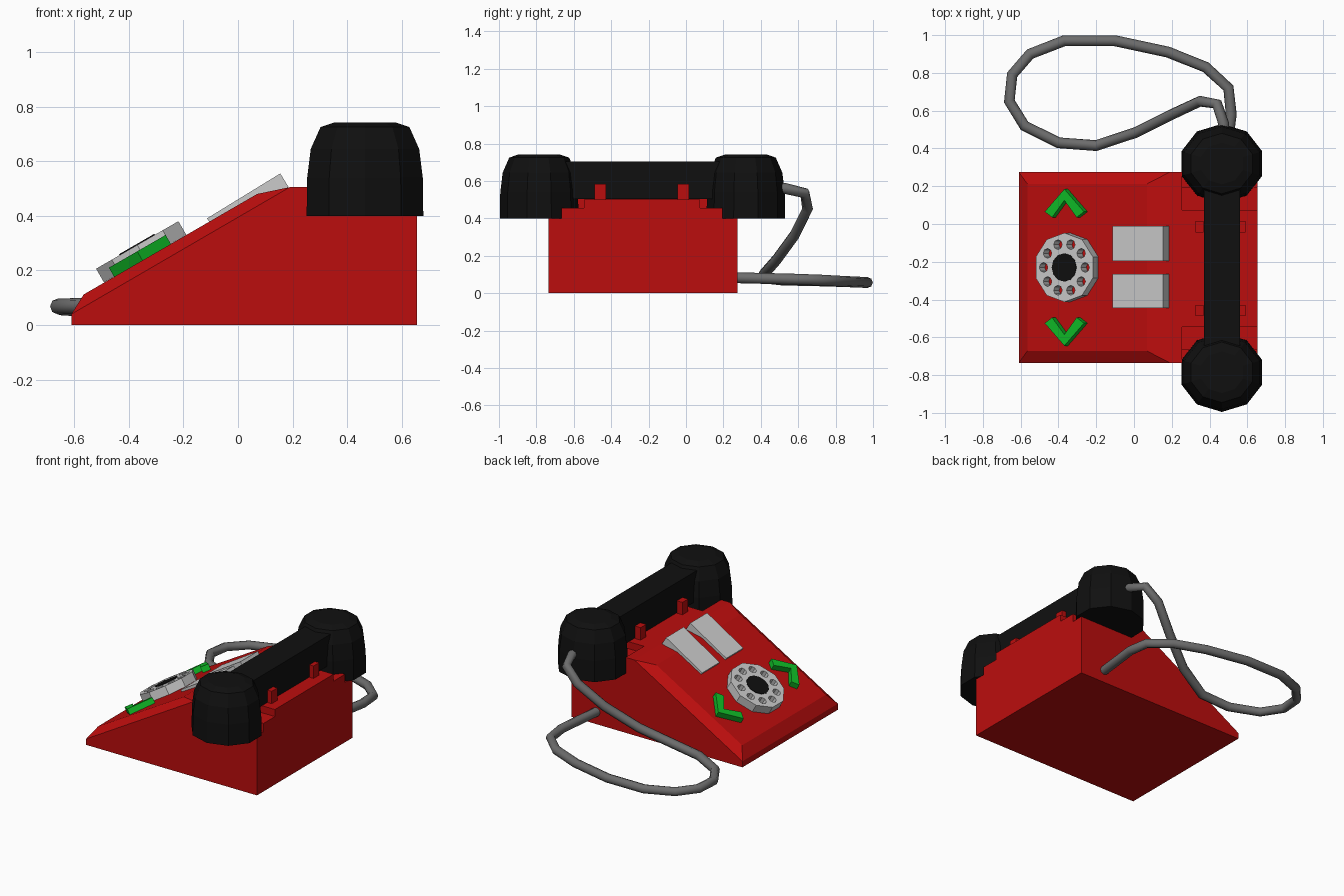
import bpy, bmesh
from math import radians, pi, cos, sin
from mathutils import Matrix, Vector

cube = bpy.data.objects.get("Cube")
if cube:
    bpy.data.objects.remove(cube, do_unlink=True)


def material(name, rgb):
    m = bpy.data.materials.new(name)
    m.use_nodes = True
    m.diffuse_color = (*rgb, 1)
    bsdf = next(n for n in m.node_tree.nodes if n.type == 'BSDF_PRINCIPLED')
    bsdf.inputs["Base Color"].default_value = (*rgb, 1)
    return m


RED = material("red_plastic", (0.5, 0.004, 0.004))
BLACK = material("black_plastic", (0.005, 0.005, 0.005))
GREY = material("light_grey", (0.6, 0.6, 0.6))
CORD = material("cord_grey", (0.15, 0.15, 0.15))
GREEN = material("green", (0.005, 0.5, 0.02))


def finish(name, bm, mat, matrix=None):
    bmesh.ops.recalc_face_normals(bm, faces=bm.faces[:])
    mesh = bpy.data.meshes.new(name)
    bm.to_mesh(mesh)
    bm.free()
    mesh.materials.append(mat)
    ob = bpy.data.objects.new(name, mesh)
    bpy.context.collection.objects.link(ob)
    if matrix:
        ob.matrix_world = matrix
    return ob


def prism(name, points, offset, mat, matrix=None):
    """Extrude a closed outline of 3D points along offset."""
    bm = bmesh.new()
    face = bm.faces.new([bm.verts.new(p) for p in points])
    out = bmesh.ops.extrude_face_region(bm, geom=[face])
    moved = [v for v in out["geom"] if isinstance(v, bmesh.types.BMVert)]
    bmesh.ops.translate(bm, verts=moved, vec=offset)
    return finish(name, bm, mat, matrix)


def box(name, lo, hi, mat, matrix=None):
    (x0, y0, z0), (x1, y1, z1) = lo, hi
    base = [(x0, y0, z0), (x1, y0, z0), (x1, y1, z0), (x0, y1, z0)]
    return prism(name, base, (0, 0, z1 - z0), mat, matrix)


def ring(radius, count, z=0.0, turn=0.0):
    return [(radius * cos(turn + 2 * pi * i / count),
             radius * sin(turn + 2 * pi * i / count), z) for i in range(count)]


def tilted(x, y, z, degrees):
    return Matrix.Translation((x, y, z)) @ Matrix.Rotation(radians(-degrees), 4, 'Y')


FRONT, BACK, MID = -0.735, 0.275, -0.23

# Sloped base with a lower shelf under the handset
side = [(-0.61, 0), (0.655, 0), (0.655, 0.4), (0.255, 0.4),
        (0.255, 0.505), (0.19, 0.505), (-0.61, 0.04)]
prism("base", [(x, FRONT, z) for x, z in side], (0, BACK - FRONT, 0), RED)

# Raised sloping panel with bevelled rim
bm = bmesh.new()
for x, z, inset in [(-0.61, 0.04, 0), (0.19, 0.505, 0),
                    (-0.565, 0.112, 0.062), (0.07, 0.48, 0.062)]:
    for y in (FRONT + inset, BACK - inset):
        bm.verts.new((x, y, z))
bmesh.ops.convex_hull(bm, input=bm.verts[:])
bmesh.ops.dissolve_limit(bm, angle_limit=0.01, verts=bm.verts[:], edges=bm.edges[:])
finish("sloped_panel", bm, RED)

# Stepped cradle and its four prongs
box("cradle_lower_step", (0.255, -0.665, 0.4), (0.655, 0.195, 0.455), RED)
box("cradle_upper_step", (0.255, -0.545, 0.455), (0.655, 0.075, 0.502), RED)
for y, place in ((-0.458, "front"), (-0.015, "back")):
    for x, hand in ((0.347, "right"), (0.57, "left")):
        box(f"cradle_prong_{place}_{hand}", (x - 0.021, y - 0.03, 0.5),
            (x + 0.021, y + 0.03, 0.585), RED)

# Handset: faceted domed cups joined by a handle
cup_profile = [(0.21, 0.4), (0.208, 0.54), (0.195, 0.645), (0.16, 0.725), (0.11, 0.742)]
for name, y, turn in (("front_cup", -0.785, -pi / 2), ("back_cup", 0.32, pi / 2)):
    bm = bmesh.new()
    rows = [[bm.verts.new(p) for p in ring(r, 10, z, turn)] for r, z in cup_profile]
    for a, b in zip(rows, rows[1:]):
        for i in range(10):
            j = (i + 1) % 10
            bm.faces.new((a[i], a[j], b[j], b[i]))
    bm.faces.new(rows[0])
    bm.faces.new(rows[-1])
    bmesh.ops.scale(bm, vec=(1.07, 1, 1), verts=bm.verts[:])
    finish(name, bm, BLACK, Matrix.Translation((0.465, y, 0)))
box("handset_handle", (0.37, -0.75, 0.503), (0.56, 0.28, 0.705), BLACK)

# Dial plate with ten finger holes
dial_frame = tilted(-0.34, MID, 0.243, 30)
dial = prism("dial", ring(0.183, 10, 0, pi / 10), (0, 0, 0.058), GREY, dial_frame)
bm = bmesh.new()
for x, y, z in ring(0.127, 10):
    bmesh.ops.create_cone(bm, cap_ends=True, segments=8, radius1=0.026, radius2=0.026,
                          depth=0.3, matrix=Matrix.Translation((x, y, 0)))
cutter = finish("finger_hole_cutter", bm, GREY, dial_frame)
cutter.hide_render = True
cut = dial.modifiers.new("finger_holes", 'BOOLEAN')
cut.object = cutter
cut.operation = 'DIFFERENCE'
cut.solver = 'EXACT'
bpy.context.view_layer.update()
bpy.context.view_layer.objects.active = dial
bpy.ops.object.modifier_apply(modifier=cut.name)
bpy.data.objects.remove(cutter, do_unlink=True)
prism("dial_centre", ring(0.075, 12, 0.056), (0, 0, 0.006), BLACK, dial_frame)

# Green chevrons either side of the dial
half = [(0.12, 0.295), (0.075, 0.265), (0, 0.355)]
for s, name in ((1, "back_chevron"), (-1, "front_chevron")):
    outline = [(0, 0.415)] + half + [(-u, v) for u, v in half[1::-1]]
    prism(name, [(u, s * v, -0.01) for u, v in outline], (0, 0, 0.048), GREEN,
          tilted(-0.35, MID, 0.237, 30))

# Two grey pads on the upper slope
for name, y0, y1 in (("front_pad", -0.445, -0.265), ("back_pad", -0.195, -0.01)):
    box(name, (0, y0, -0.058), (0.314, y1, 0), GREY, tilted(-0.113, 0, 0.391, 31.5))

# Looping cord from the back cup round to the base
path = [(0.47, 0.48, 0.56), (0.475, 0.53, 0.56), (0.44, 0.635, 0.535), (0.35, 0.65, 0.45),
        (0.2, 0.58, 0.31), (0.01, 0.485, 0.18), (-0.2, 0.415, 0.1), (-0.4, 0.43, 0.08),
        (-0.58, 0.52, 0.07), (-0.66, 0.65, 0.068), (-0.645, 0.79, 0.064),
        (-0.55, 0.9, 0.06), (-0.37, 0.97, 0.057), (-0.1, 0.97, 0.057), (0.18, 0.91, 0.06),
        (0.38, 0.83, 0.064), (0.5, 0.72, 0.07), (0.515, 0.58, 0.075), (0.47, 0.26, 0.083)]
curve = bpy.data.curves.new("cord", 'CURVE')
curve.dimensions = '3D'
curve.bevel_depth = 0.029
curve.bevel_resolution = 2
curve.use_fill_caps = True
spline = curve.splines.new('POLY')
spline.points.add(len(path) - 1)
for point, co in zip(spline.points, path):
    point.co = (*co, 1)
curve.materials.append(CORD)
cord = bpy.data.objects.new("cord", curve)
bpy.context.collection.objects.link(cord)
bpy.ops.object.select_all(action='DESELECT')
cord.select_set(True)
bpy.context.view_layer.objects.active = cord
bpy.ops.object.convert(target='MESH')
bpy.ops.object.shade_smooth_by_angle(angle=radians(50))
